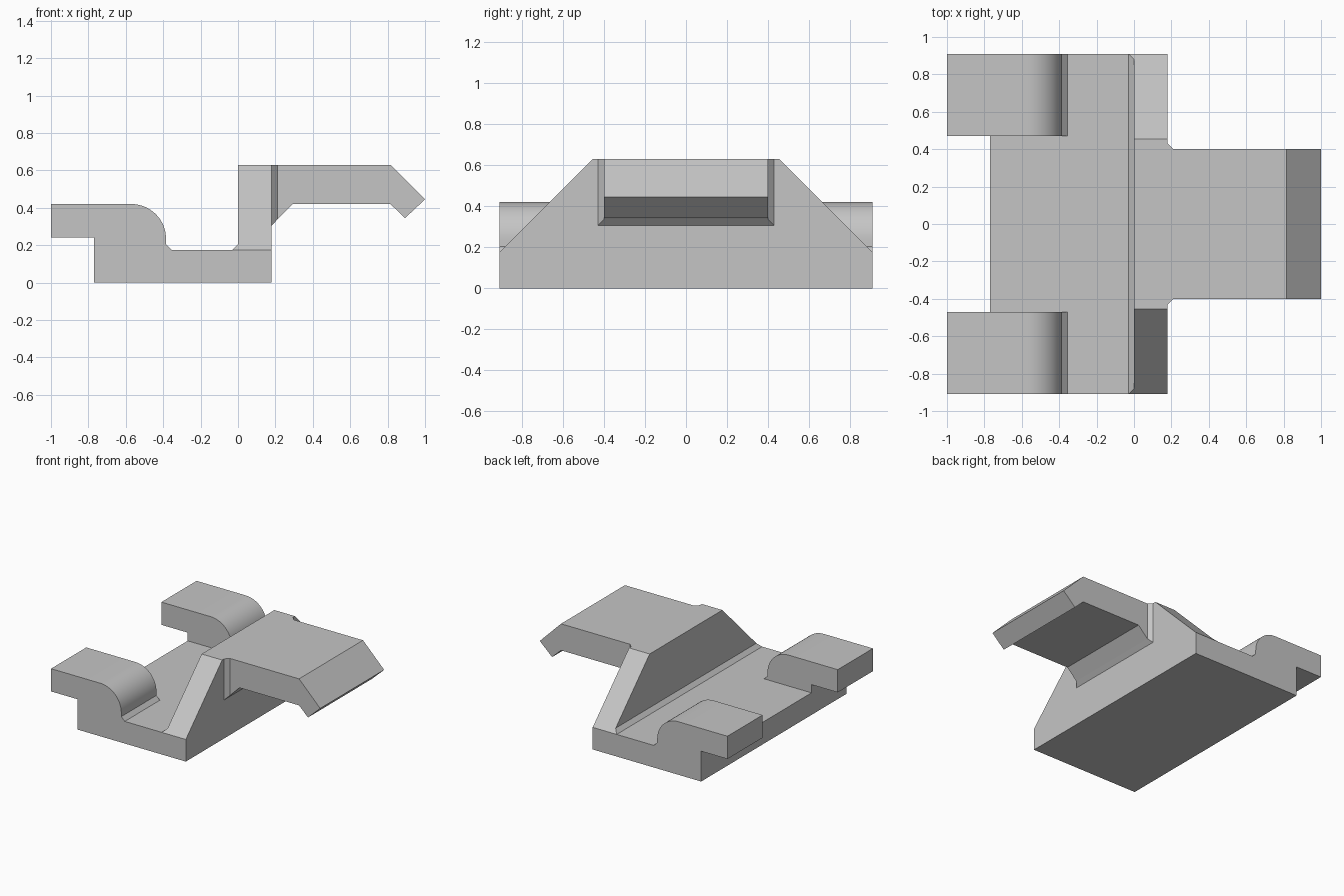
import bpy
import bmesh
from math import sin, cos, pi, radians

cube = bpy.data.objects.get("Cube")
if cube:
    bpy.data.objects.remove(cube, do_unlink=True)

GREY = (0.56, 0.56, 0.56, 1.0)
grey = bpy.data.materials.new("light grey")
grey.use_nodes = True
grey.diffuse_color = GREY
grey.node_tree.nodes["Principled BSDF"].inputs["Base Color"].default_value = GREY


def slab(name, profile, y=0.0):
    """Solid across y from (x, z, half width) points; widths may taper."""
    bm = bmesh.new()
    front = [bm.verts.new((x, y - w, z)) for x, z, w in profile]
    back = [bm.verts.new((x, y + w, z)) for x, z, w in profile]
    bm.faces.new(front)
    bm.faces.new(back[::-1])
    n = len(profile)
    for i in range(n):
        j = (i + 1) % n
        bm.faces.new((front[i], back[i], back[j], front[j]))
    bmesh.ops.recalc_face_normals(bm, faces=bm.faces[:])
    mesh = bpy.data.meshes.new(name)
    bm.to_mesh(mesh)
    bm.free()
    mesh.materials.append(grey)
    ob = bpy.data.objects.new(name, mesh)
    bpy.context.collection.objects.link(ob)
    return ob


def constant(points, w):
    return [(x, z, w) for x, z in points]


FLOOR, TOP, HALF = 0.175, 0.63, 0.91
BACK, FRONT = -0.77, 0.18

# Base plate
slab("base_plate", constant(
    [(BACK, 0), (FRONT, 0), (FRONT, FLOOR), (BACK, FLOOR)], HALF))

# Pair of hooks with a rounded shoulder and a chamfered foot
R = 0.185
shoulder = [(-0.57 + R * sin(i * pi / 32), 0.235 + R * cos(i * pi / 32))
            for i in range(17)]
hook = ([(BACK, FLOOR), (BACK, 0.24), (-1, 0.24), (-1, 0.42)]
        + shoulder + [(-0.385, 0.205), (-0.355, FLOOR)])
for side, sign in (("left", -1), ("right", 1)):
    ob = slab(side + "_hook", constant(hook, 0.22), sign * 0.69)
    bpy.ops.object.select_all(action="DESELECT")
    ob.select_set(True)
    bpy.context.view_layer.objects.active = ob
    bpy.ops.object.shade_smooth_by_angle(angle=radians(30))

# Upright web: ends slope at 45 degrees, with a chamfered foot
slope = HALF + FLOOR
web = [(-0.03, FLOOR), (FRONT, FLOOR), (FRONT, TOP), (0, TOP), (0, 0.205)]
slab("upright_web", [(x, z, slope - z) for x, z in web])

# Flared root where the arm meets the web
slab("arm_root", [(FRONT, TOP, 0.43), (0.21, TOP, 0.4),
                  (0.21, 0.337, 0.4), (FRONT, 0.305, 0.43)])

# Arm with a bent lip at its tip
slab("arm", constant(
    [(0.21, TOP), (0.815, TOP), (1, 0.445), (0.893, 0.345),
     (0.815, 0.42), (0.293, 0.42), (0.21, 0.337)], 0.4))
